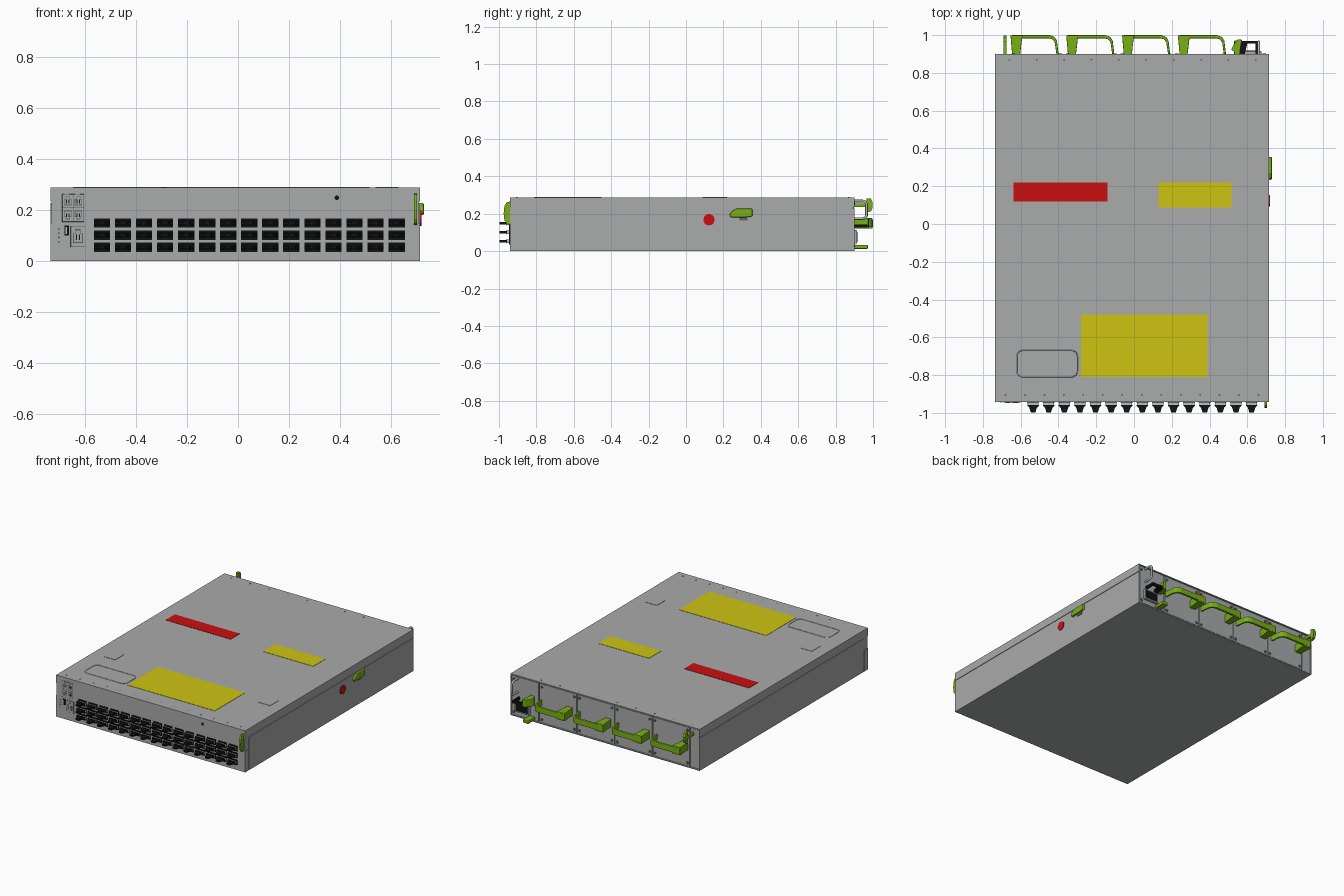
import bpy, bmesh, math
from mathutils import Vector

if "Cube" in bpy.data.objects:
    bpy.data.objects.remove(bpy.data.objects["Cube"])


def material(name, rgb):
    m = bpy.data.materials.new(name)
    m.diffuse_color = (*rgb, 1)
    m.use_nodes = True
    m.node_tree.nodes["Principled BSDF"].inputs["Base Color"].default_value = m.diffuse_color
    return m


GREY = material("sheet metal grey", (0.40, 0.405, 0.41))
LIGHT = material("light steel", (0.52, 0.53, 0.54))
DARK = material("dark grey", (0.12, 0.12, 0.125))
BLACK = material("black", (0.006, 0.006, 0.006))
GREEN = material("handle green", (0.19, 0.43, 0.008))
RED = material("label red", (0.60, 0.005, 0.005))
YELLOW = material("label yellow", (0.62, 0.55, 0.006))


def finish(bm, name, mat, bevel=0):
    bmesh.ops.recalc_face_normals(bm, faces=bm.faces)
    me = bpy.data.meshes.new(name)
    bm.to_mesh(me)
    bm.free()
    me.materials.append(mat)
    ob = bpy.data.objects.new(name, me)
    bpy.context.collection.objects.link(ob)
    if bevel:
        b = ob.modifiers.new("bevel", 'BEVEL')
        b.width, b.segments, b.limit_method = bevel, 2, 'ANGLE'
    return ob


def prism(name, pts, axis, lo, hi, mat, bevel=0):
    """Extrude a 2D outline along an axis from lo to hi."""
    place = {'x': lambda a, b, c: (c, a, b),
             'y': lambda a, b, c: (a, c, b),
             'z': lambda a, b, c: (a, b, c)}[axis]
    bm = bmesh.new()
    face = bm.faces.new([bm.verts.new(place(a, b, lo)) for a, b in pts])
    ext = bmesh.ops.extrude_face_region(bm, geom=[face], use_keep_orig=True)
    vs = [v for v in ext["geom"] if isinstance(v, bmesh.types.BMVert)]
    bmesh.ops.translate(bm, verts=vs, vec=Vector(place(0, 0, hi - lo)))
    return finish(bm, name, mat, bevel)


def box(name, x0, x1, y0, y1, z0, z1, mat, bevel=0):
    return prism(name, [(x0, y0), (x1, y0), (x1, y1), (x0, y1)], 'z', z0, z1, mat, bevel)


def disc(name, a, b, r, axis, lo, hi, mat, n=12):
    pts = [(a + r * math.cos(math.tau * i / n), b + r * math.sin(math.tau * i / n)) for i in range(n)]
    return prism(name, pts, axis, lo, hi, mat)


def rounded(x0, x1, y0, y1, r, n=4):
    pts = []
    for k, (cx, cy) in enumerate([(x1 - r, y1 - r), (x0 + r, y1 - r), (x0 + r, y0 + r), (x1 - r, y0 + r)]):
        for i in range(n + 1):
            t = math.pi / 2 * (k + i / n)
            pts.append((cx + r * math.cos(t), cy + r * math.sin(t)))
    return pts


def wire(name, pts, r, mat, cyclic=False):
    cu = bpy.data.curves.new(name, 'CURVE')
    cu.dimensions, cu.bevel_depth, cu.bevel_resolution = '3D', r, 2
    cu.use_fill_caps = True
    s = cu.splines.new('POLY')
    s.points.add(len(pts) - 1)
    for p, co in zip(s.points, pts):
        p.co = (*co, 1)
    s.use_cyclic_u = cyclic
    cu.materials.append(mat)
    ob = bpy.data.objects.new(name, cu)
    bpy.context.collection.objects.link(ob)
    return ob


def array(ob, count, step):
    m = ob.modifiers.new("array", 'ARRAY')
    m.count, m.use_relative_offset, m.use_constant_offset = count, False, True
    m.constant_offset_displace = step


XL, XR, YF, YB, H = -0.735, 0.715, -0.942, 0.901, 0.288

# Chassis: inner tray, folded cover, rear side walls
box("chassis_tray", XL + 0.004, XR - 0.004, YF, 0.89, 0.0, 0.284, GREY)
box("cover_top", XL, XR, YF, YB, 0.281, H, GREY)
for side, x in (("left", XL), ("right", XR - 0.006)):
    box(side + "_cover_flange", x, x + 0.006, YF, YB, 0.233, 0.285, GREY)
    box(side + "_side_wall", x, x + 0.006, -0.90, YB, 0.0, 0.228, GREY)
    box(side + "_front_ear", x, x + 0.006, YF, -0.904, 0.0, 0.147, GREY)
box("rear_floor_lip", XL, XR, 0.88, YB, 0, 0.006, GREY)

# Top labels and embossed plates
for name, x0, x1, y0, y1, mat in (
        ("red_label", -0.638, -0.14, 0.119, 0.22, RED),
        ("small_yellow_label", 0.13, 0.516, 0.087, 0.22, YELLOW),
        ("large_yellow_label", -0.28, 0.39, -0.81, -0.48, YELLOW),
        ("left_lift_plate", -0.648, -0.558, -0.548, -0.452, GREY),
        ("right_lift_plate", 0.54, 0.63, -0.548, -0.452, GREY)):
    box(name, x0, x1, y0, y1, H - 0.001, H + 0.002, mat)
wire("rounded_tray_outline", [(x, y, H) for x, y in rounded(-0.62, -0.30, -0.81, -0.67, 0.03)],
     0.0025, GREY, True)

# Rivets along the cover edges
rivet = disc("front_cover_rivets", -0.68, -0.905, 0.005, 'z', H - 0.001, H + 0.001, DARK, 8)
array(rivet, 14, (0.103, 0, 0))
rivet = disc("rear_cover_rivets", -0.66, 0.87, 0.005, 'z', H - 0.001, H + 0.001, DARK, 8)
array(rivet, 10, (0.145, 0, 0))

# Plug-in ports: three rows of fifteen
P0, PZ = -0.534, 0.053
px = (-0.0315, 0.0315)
tab = [(P0 - 0.03, -0.957), (P0 - 0.03, -0.962), (P0 - 0.02, -0.972), (P0 - 0.012, -0.998),
       (P0 + 0.012, -0.998), (P0 + 0.02, -0.972), (P0 + 0.03, -0.962), (P0 + 0.03, -0.957)]
parts = [
    box("port_openings", P0 - 0.032, P0 + 0.032, YF - 0.004, YF + 0.002, PZ - 0.0185, PZ + 0.0185, BLACK),
    box("port_collars", P0 - 0.029, P0 + 0.029, YF - 0.016, YF - 0.003, PZ - 0.009, PZ + 0.009, LIGHT),
    box("port_plugs", P0 - 0.0305, P0 + 0.0305, YF - 0.019, YF - 0.0155, PZ - 0.011, PZ + 0.011, BLACK),
    prism("port_pull_tabs", tab, 'z', PZ - 0.006, PZ + 0.006, BLACK)]
for ob in parts:
    array(ob, 15, (0.0826, 0, 0))
    array(ob, 3, (0, 0, 0.048))


# Network sockets at the front left
def socket(name, cx, cz, w, h, flip=1):
    wire(name + "_rim", [(cx + a * w / 2, YF - 0.001, cz + b * h / 2)
                         for a, b in ((-1, -1), (1, -1), (1, 1), (-1, 1))], 0.002, DARK, True)
    box(name + "_face", cx - w / 2, cx + w / 2, YF - 0.003, YF + 0.001, cz - h / 2, cz + h / 2, GREY)
    shape = [(-.36, -.32), (.36, -.32), (.36, .15), (.2, .15), (.2, .36), (-.2, .36), (-.2, .15), (-.36, .15)]
    prism(name + "_opening", [(cx + a * w, cz + flip * b * h) for a, b in shape], 'y', YF - 0.004, YF, DARK)
    prism(name + "_insert", [(cx + a * w * .82, cz + flip * b * h * .82) for a, b in shape], 'y',
          YF - 0.005, YF, GREY)
    for k in (-1, 1):
        box(name + "_contact", cx + k * w * .12 - .002, cx + k * w * .12 + .002,
            YF - 0.0055, YF, cz - h * .18, cz + h * .1, BLACK)


for i, cx in enumerate((-0.668, -0.626)):
    for j, cz in enumerate((0.181, 0.235)):
        socket(f"network_socket_{i}{j}", cx, cz, 0.041, 0.052, 1 if j else -1)
socket("console_socket", -0.628, 0.096, 0.054, 0.08)
box("usb_socket", -0.681, -0.663, YF - 0.004, YF, 0.10, 0.139, BLACK)
box("usb_tongue", -0.676, -0.671, YF - 0.005, YF, 0.106, 0.133, LIGHT)
light = disc("status_lights", -0.703, 0.075, 0.004, 'y', YF - 0.002, YF, DARK, 8)
array(light, 4, (0, 0, 0.017))
disc("front_hole", 0.388, 0.248, 0.009, 'y', YF - 0.002, YF, BLACK)

# Thin green pull tabs, front right and rear left
arc = [(-0.94, 0.14), (-0.96, 0.146), (-0.971, 0.165), (-0.975, 0.20),
       (-0.971, 0.24), (-0.96, 0.26), (-0.94, 0.266)]
prism("front_pull_tab", arc, 'x', 0.69, 0.703, GREEN)
hook = [(0.89, 0.20), (0.965, 0.20), (0.99, 0.213), (0.998, 0.24), (0.99, 0.268), (0.97, 0.278),
        (0.965, 0.262), (0.978, 0.24), (0.965, 0.222), (0.89, 0.222)]
prism("rear_pull_tab", [(0.965, 0.205), (0.99, 0.213), (0.998, 0.235), (0.998, 0.26), (0.988, 0.28),
                        (0.965, 0.282)], 'x', -0.692, -0.674, GREEN)
box("rear_pull_tab_arm", -0.69, -0.676, 0.88, 0.97, 0.235, 0.255, GREEN)

# Right side: red button and green latch
disc("red_button", 0.123, 0.168, 0.03, 'x', XR - 0.003, XR + 0.005, RED, 32)
latch = [(0.232, 0.195), (0.245, 0.213), (0.27, 0.227), (0.355, 0.227), (0.355, 0.185),
         (0.315, 0.18), (0.24, 0.18)]
prism("side_latch", latch, 'x', XR - 0.003, XR + 0.015, GREEN, 0.006)
box("side_latch_base", XR - 0.002, XR + 0.003, 0.285, 0.33, 0.165, 0.181, DARK)

# Rear fan modules with handles and screws
outline = [(0.01, 0.895), (0, 0.993), (0.006, 1.0), (0.205, 1.0), (0.232, 0.991), (0.245, 0.97),
           (0.254, 0.895), (0.243, 0.895), (0.233, 0.962), (0.222, 0.978), (0.2, 0.983),
           (0.055, 0.983), (0.045, 0.895)]
for i in range(4):
    x0 = -0.66 + 0.289 * i
    box(f"fan_panel_{i}", x0 + 0.003, x0 + 0.286, 0.885, 0.898, 0.01, 0.277, GREY)
    hx = -0.653 + 0.2955 * i
    prism(f"fan_handle_{i}", [(hx + a, b) for a, b in outline], 'z', 0.128, 0.168, GREEN, 0.004)
    prism(f"fan_handle_grip_{i}", [(hx + 0.008, 0.895), (hx - 0.001, 0.998), (hx + 0.062, 0.998),
                                   (hx + 0.05, 0.895)], 'z', 0.121, 0.176, GREEN, 0.003)
    for sx in (x0 + 0.02, x0 + 0.27):
        for sz in (0.03, 0.255):
            disc(f"fan_screw_{i}", sx, sz, 0.009, 'y', 0.89, 0.903, DARK)

# Rear left edge strip and power supply
box("rear_edge_strip", -0.727, -0.663, 0.885, 0.896, 0.01, 0.277, GREY)
box("power_panel", 0.502, 0.705, 0.885, 0.898, 0.01, 0.277, GREY)
box("power_inlet_frame", 0.565, 0.675, 0.89, 0.915, 0.04, 0.112, GREY, 0.004)
box("power_inlet", 0.575, 0.665, 0.90, 0.918, 0.05, 0.102, BLACK)
prism("cable_clip", [(0.555, 0.895), (0.56, 0.95), (0.57, 0.97), (0.655, 0.97), (0.655, 0.895),
                     (0.643, 0.895), (0.643, 0.955), (0.60, 0.955), (0.59, 0.915), (0.585, 0.895)],
      'z', 0.125, 0.143, BLACK)
prism("power_release", [(0.53, 0.91), (0.515, 0.925), (0.525, 0.945), (0.55, 0.978), (0.572, 0.975),
                        (0.565, 0.94), (0.56, 0.895), (0.535, 0.895)], 'z', 0.125, 0.178, GREEN, 0.003)
box("lower_release", 0.53, 0.572, 0.89, 0.972, 0.012, 0.034, GREEN, 0.004)
wire("power_handle", [(0.66, 0.89, 0.268), (0.66, 0.945, 0.268), (0.66, 0.958, 0.264), (0.66, 0.965, 0.252),
                      (0.66, 0.965, 0.19), (0.66, 0.958, 0.178), (0.66, 0.945, 0.174), (0.66, 0.89, 0.174)],
     0.007, LIGHT)
for sz in (0.03, 0.255):
    disc("power_screw", 0.69, sz, 0.009, 'y', 0.89, 0.903, DARK)
